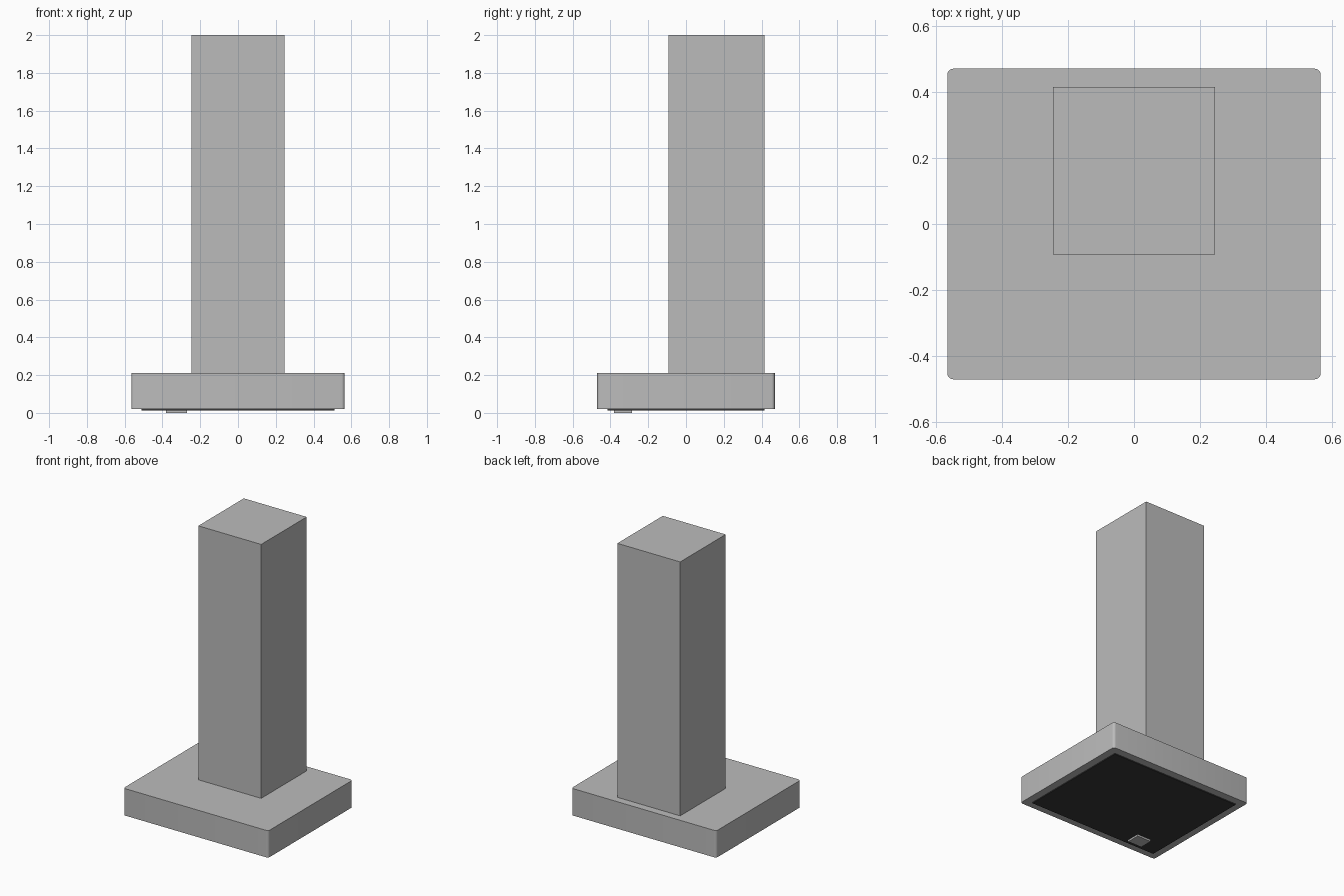
import bpy
import bmesh

cube = bpy.data.objects.get("Cube")
if cube:
    bpy.data.objects.remove(cube, do_unlink=True)


def make_material(name, value):
    mat = bpy.data.materials.new(name)
    mat.use_nodes = True
    color = (value, value, value, 1)
    mat.diffuse_color = color
    mat.node_tree.nodes["Principled BSDF"].inputs["Base Color"].default_value = color
    return mat


steel = make_material("brushed_steel", 0.5)
black = make_material("black_filter", 0.04)


def box(name, low, high, mat, corner=0):
    """Box between two corners, with optional rounded vertical edges."""
    bm = bmesh.new()
    bmesh.ops.create_cube(bm, size=1)
    for v in bm.verts:
        v.co = [h if c > 0 else l for c, l, h in zip(v.co, low, high)]
    if corner:
        upright = [e for e in bm.edges
                   if abs(e.verts[0].co.z - e.verts[1].co.z) > 0.001]
        bmesh.ops.bevel(bm, geom=upright, offset=corner, segments=5,
                        profile=0.5, affect='EDGES')
    mesh = bpy.data.meshes.new(name)
    bm.to_mesh(mesh)
    bm.free()
    mesh.materials.append(mat)
    obj = bpy.data.objects.new(name, mesh)
    bpy.context.collection.objects.link(obj)
    if corner:
        bpy.ops.object.select_all(action='DESELECT')
        obj.select_set(True)
        bpy.context.view_layer.objects.active = obj
        bpy.ops.object.shade_smooth_by_angle()
    return obj


# Wide slab with rounded corners
box("hood_body", (-0.565, -0.47, 0.02), (0.565, 0.47, 0.21), steel, corner=0.018)
# Tall duct standing toward the back
box("chimney", (-0.245, -0.092, 0.21), (0.245, 0.415, 2), steel)
# Dark panel on the underside
box("filter_panel", (-0.51, -0.415, 0.013), (0.51, 0.415, 0.021), black)
# Small plate below the panel
box("lamp_plate", (-0.38, -0.38, 0), (-0.27, -0.285, 0.014), steel)
